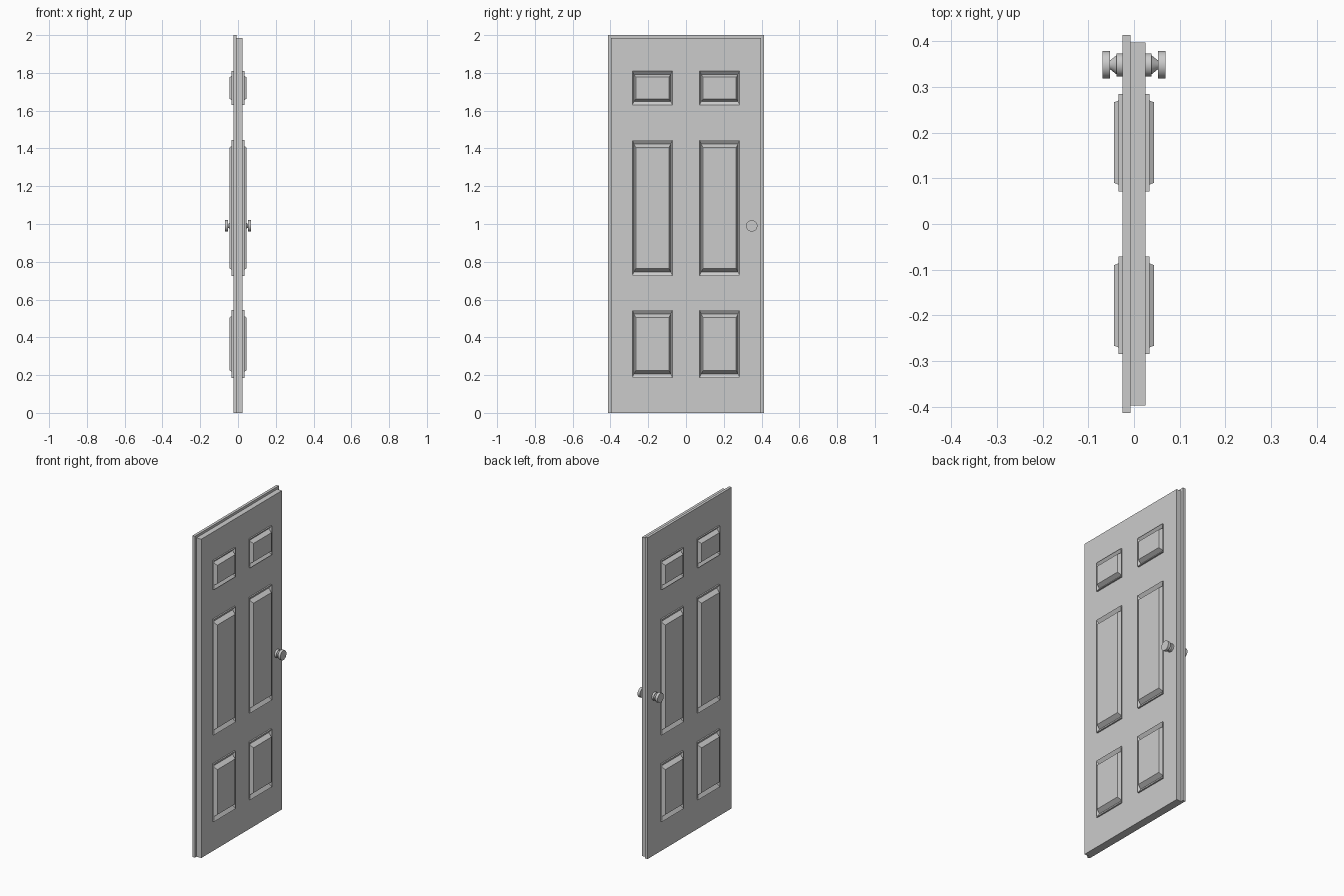
import bpy, bmesh, math
from mathutils import Vector

if "Cube" in bpy.data.objects:
    bpy.data.objects.remove(bpy.data.objects["Cube"], do_unlink=True)


def finish(name, bm):
    bmesh.ops.recalc_face_normals(bm, faces=bm.faces)
    mesh = bpy.data.meshes.new(name)
    bm.to_mesh(mesh)
    bm.free()
    obj = bpy.data.objects.new(name, mesh)
    bpy.context.collection.objects.link(obj)
    return obj


def activate(obj):
    bpy.ops.object.select_all(action='DESELECT')
    obj.select_set(True)
    bpy.context.view_layer.objects.active = obj


def loft(bm, rings):
    """Skin a row of closed rings and cap both ends."""
    loops = [[bm.verts.new(p) for p in ring] for ring in rings]
    n = len(loops[0])
    for a, b in zip(loops, loops[1:]):
        for i in range(n):
            j = (i + 1) % n
            bm.faces.new((a[i], a[j], b[j], b[i]))
    bm.faces.new(loops[0])
    bm.faces.new(loops[-1])


def rect(x, y, z, hy, hz):
    return [Vector((x, y + sy * hy, z + sz * hz))
            for sy, sz in ((-1, -1), (1, -1), (1, 1), (-1, 1))]


# Panel layout: name, centre height, half height, moulding width
PANEL_Y, PANEL_HALF = 0.178, 0.1065
ROWS = (("upper", 1.72, 0.09, 0.018),
        ("middle", 1.085, 0.36, 0.022),
        ("lower", 0.365, 0.18, 0.022))

# Openings through the door
bm = bmesh.new()
for _, z, hz, _ in ROWS:
    for side in (-1, 1):
        loft(bm, [rect(x, side * PANEL_Y, z, PANEL_HALF - 0.002, hz - 0.002)
                  for x in (-0.1, 0.1)])
cutter = finish("panel_opening_cutter", bm)
cutter.hide_render = True

# Two leaves, the narrower one leaving a rebate along the sides and top
for name, x0, x1, hy, height in (("door_leaf", -0.025, -0.008, 0.413, 2.0),
                                 ("rebated_leaf", -0.008, 0.025, 0.397, 1.985)):
    bm = bmesh.new()
    loft(bm, [rect(x, 0, height / 2, hy, height / 2) for x in (x0, x1)])
    leaf = finish(name, bm)
    mod = leaf.modifiers.new("openings", 'BOOLEAN')
    mod.operation, mod.solver, mod.object = 'DIFFERENCE', 'EXACT', cutter
    activate(leaf)
    bpy.ops.object.modifier_apply(modifier=mod.name)
bpy.data.objects.remove(cutter, do_unlink=True)

# Raised panels: a proud lip, a groove and a bevelled field on both faces
for row, z, hz, width in ROWS:
    for side, label in ((-1, "hinge_side"), (1, "knob_side")):
        half = [(0.034, 0, 0), (0.019, 0.009, width), (0.044, 0.0185, 1.8 * width)]
        section = [(-x, dy, dz) for x, dy, dz in reversed(half)] + half
        bm = bmesh.new()
        loft(bm, [rect(x, side * PANEL_Y, z, PANEL_HALF - dy, hz - dz)
                  for x, dy, dz in section])
        finish(f"{row}_panel_{label}", bm)

# Door knobs: rose, tapered neck and flat round grip
PROFILE = ((0.024, 0.025), (0.038, 0.025), (0.038, 0.021), (0.052, 0.010),
           (0.052, 0.030), (0.069, 0.030))
SEGMENTS = 32
for side, label in ((-1, "right"), (1, "left")):
    bm = bmesh.new()
    loft(bm, [[Vector((side * x,
                       0.348 + r * math.cos(math.tau * i / SEGMENTS),
                       0.99 + r * math.sin(math.tau * i / SEGMENTS)))
               for i in range(SEGMENTS)] for x, r in PROFILE])
    activate(finish(f"door_knob_{label}", bm))
    bpy.ops.object.shade_smooth_by_angle(angle=math.radians(30))
